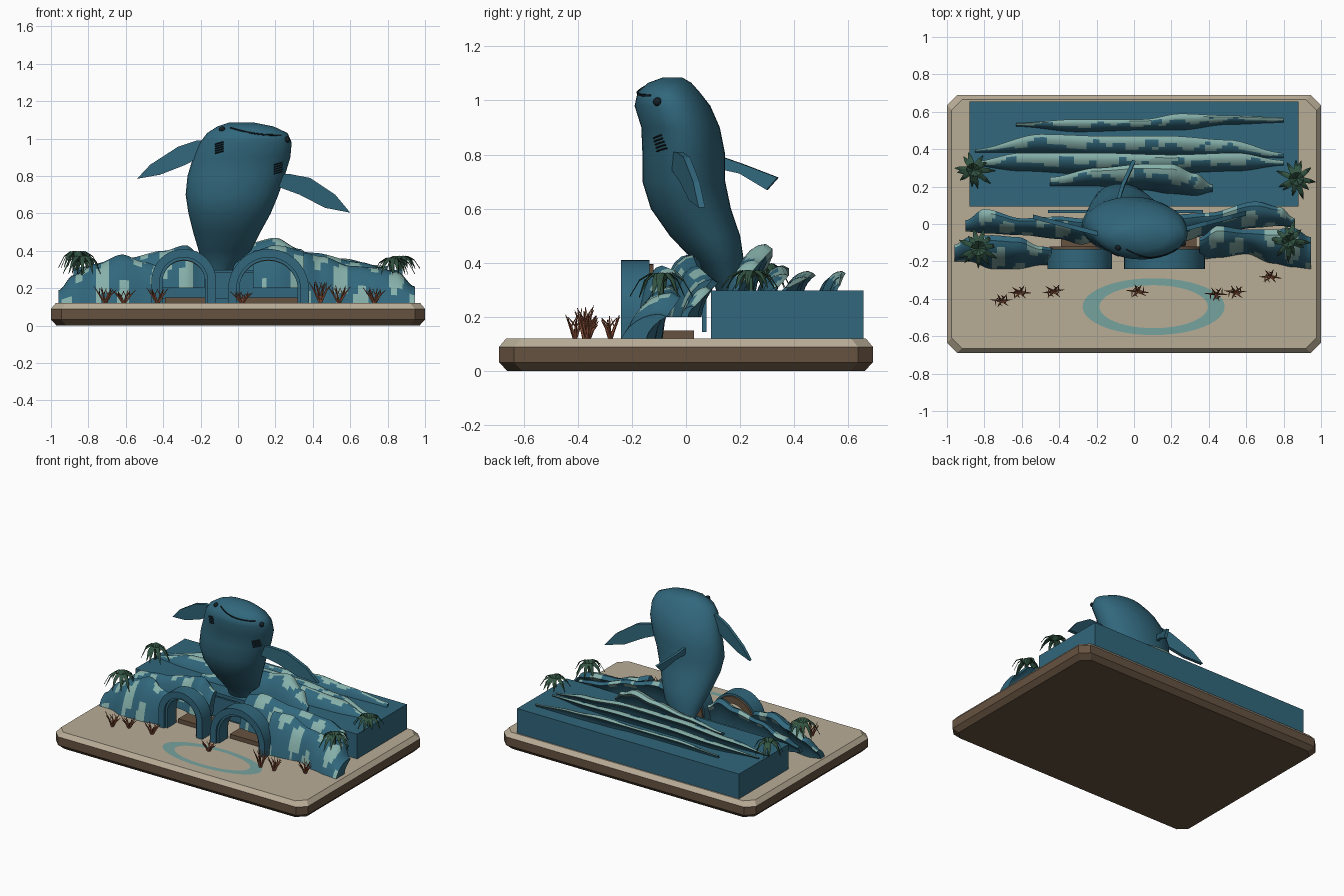
import bpy, bmesh, math, random
from mathutils import Vector

if "Cube" in bpy.data.objects:
    bpy.data.objects.remove(bpy.data.objects["Cube"])
rng = random.Random(4)


def material(name, *rgb):
    lin = [((c / 255 + 0.055) / 1.055) ** 2.4 for c in rgb] + [1]
    m = bpy.data.materials.new(name)
    m.use_nodes = True
    m.diffuse_color = lin
    m.node_tree.nodes["Principled BSDF"].inputs["Base Color"].default_value = lin
    return m


BLUE = material("ocean blue", 49, 103, 124)
FOAM = material("pale teal foam", 134, 176, 170)
RING = material("teal ring", 118, 164, 159)
SAND = material("sand", 184, 172, 150)
BROWN = material("dark brown", 102, 82, 64)
CORAL = material("coral", 150, 88, 62)
GREEN = material("dark green", 50, 84, 66)
BLACK = material("near black", 20, 32, 38)


def finish(bm, name, *mats, smooth=None):
    bmesh.ops.recalc_face_normals(bm, faces=bm.faces)
    me = bpy.data.meshes.new(name)
    bm.to_mesh(me)
    bm.free()
    for m in mats:
        me.materials.append(m)
    ob = bpy.data.objects.new(name, me)
    bpy.context.collection.objects.link(ob)
    if smooth:
        me.shade_smooth()
        me.set_sharp_from_angle(angle=math.radians(smooth))
    return ob


def loft(bm, rings, caps=True, closed=True):
    """Skin rings of points; returns (face, ring number, side number)."""
    vs = [[bm.verts.new(p) for p in r] for r in rings]
    n, out = len(vs[0]), []
    for i in range(len(vs) - 1):
        for j in range(n if closed else n - 1):
            k = (j + 1) % n
            out.append((bm.faces.new((vs[i][j], vs[i][k], vs[i + 1][k], vs[i + 1][j])), i, j))
    if caps:
        bm.faces.new(vs[0])
        bm.faces.new(vs[-1])
    return out


def tube(bm, pts, radii, sides=5):
    pts = [Vector(p) for p in pts]
    rings = []
    for i, p in enumerate(pts):
        d = pts[min(i + 1, len(pts) - 1)] - pts[max(i - 1, 0)]
        q = d.to_track_quat('Z', 'Y')
        rings.append([p + q @ Vector((radii[i] * math.cos(a), radii[i] * math.sin(a), 0))
                      for a in (math.tau * s / sides for s in range(sides))])
    loft(bm, rings)


def box(name, x0, x1, y0, y1, z0, z1, mat):
    bm = bmesh.new()
    loft(bm, [[(x0, y0, z), (x1, y0, z), (x1, y1, z), (x0, y1, z)] for z in (z0, z1)])
    return finish(bm, name, mat)


def smooth_stations(rows, steps):
    out = []
    for a, b in zip(rows, rows[1:]):
        for s in range(steps):
            t = s / steps
            e = t * t * (3 - 2 * t)
            out.append([a[0] + (b[0] - a[0]) * t] + [p + (q - p) * e for p, q in zip(a[1:], b[1:])])
    return out + [list(rows[-1])]


# Plinth with chamfered edges and clipped corners
bm = bmesh.new()
rings = []
for z, inset in ((0, .03), (.032, 0), (.09, 0), (.12, .025)):
    X, Y, c = 1 - inset, .69 - inset, .055
    rings.append([(X, c - Y, z), (X, Y - c, z), (X - c, Y, z), (c - X, Y, z),
                  (-X, Y - c, z), (-X, c - Y, z), (c - X, -Y, z), (X - c, -Y, z)])
loft(bm, rings)
for f in bm.faces:
    f.material_index = 1 if f.calc_center_median().z > .095 else 0
finish(bm, "plinth", BROWN, SAND)

# Raised water block, panel behind the arches, floor plates
box("water_block", -.88, .88, .093, .656, .12, .297, BLUE)
box("rear_panel", -.46, .37, .06, .075, .145, .285, BLUE)
box("left_arch_floor", .02, .335, -.12, .03, .12, .15, BROWN)
box("right_arch_floor", -.39, -.165, -.12, .03, .12, .15, BROWN)


# Arches
def arch(name, cx, outer, thick, top, y0, y1, mat):
    bm = bmesh.new()
    spring, n, rings = top - outer, 24, []

    def ring(x, z, ix, iz):
        return [(x, y0, z), (x, y1, z), (ix, y1, iz), (ix, y0, iz)]
    inner = outer - thick
    rings.append(ring(cx + outer, .12, cx + inner, .12))
    for i in range(n + 1):
        c, s = math.cos(math.pi * i / n), math.sin(math.pi * i / n)
        rings.append(ring(cx + outer * c, spring + outer * s, cx + inner * c, spring + inner * s))
    rings.append(ring(cx - outer, .12, cx - inner, .12))
    loft(bm, rings)
    finish(bm, name, mat, smooth=30)


for side, cx, r in (("left", .163, .216), ("right", -.29, .173)):
    arch(side + "_arch", cx, r, .045, .41, -.24, -.135, BLUE)
    arch(side + "_arch_step", cx, r - .04, .02, .37, -.225, -.13, BLUE)
    arch(side + "_arch_lining", cx, r - .01, .048, .395, -.135, -.12, BROWN)

# Curling waves: crescent section swept along x, with foam patches
CRESCENT = ((0, 0), (.08, .25), (.18, .48), (.32, .7), (.48, .87), (.66, .97), (.84, 1),
            (1, .9), (.85, .75), (.7, .5), (.6, .25), (.55, 0))


def wave(name, rows, foam):
    bm = bmesh.new()
    st = smooth_stations(rows, 10)
    rings = [[(x, y + d * u, z + h * v) for u, v in CRESCENT] for x, y, d, z, h in st]
    phase = rng.uniform(0, 6)
    for f, i, j in loft(bm, rings):
        x = st[i][0]
        n = math.sin(19 * x + .7 * j + phase) + math.sin(43 * x - .6 * j + 2 * phase)
        if foam:
            light = 3 <= j <= 7 and n + (j - 3.5) * .9 > .2
        else:
            light = j < 8 and n > .55
        f.material_index = 1 if light else 0
    finish(bm, name, BLUE, FOAM, smooth=40)


wave("right_front_wave", ((-.96, -.2, .09, .12, .07), (-.88, -.2, .13, .12, .15), (-.76, -.24, .18, .12, .21),
     (-.62, -.24, .17, .12, .26), (-.5, -.22, .1, .12, .22), (-.42, -.22, .09, .12, .2)), False)
wave("right_rear_wave", ((-.9, -.04, .06, .2, .05), (-.8, -.05, .13, .2, .12), (-.6, -.06, .09, .2, .16),
     (-.4, -.08, .12, .2, .2), (-.28, -.11, .14, .2, .23), (-.18, -.08, .1, .2, .16)), False)
wave("left_front_wave", ((.35, -.19, .12, .12, .27), (.45, -.18, .17, .12, .25), (.6, -.16, .13, .12, .2),
     (.74, -.21, .18, .12, .19), (.85, -.23, .21, .12, .17), (.945, -.24, .17, .12, .09)), False)
wave("left_rear_wave", ((.08, -.1, .14, .2, .2), (.2, -.11, .16, .2, .23), (.4, -.06, .12, .2, .19),
     (.65, -.02, .14, .2, .14), (.78, -.01, .1, .2, .11), (.86, -.02, .05, .2, .04)), False)
Z = .29
wave("back_wave_1", ((-.45, .2, .05, Z, .03), (-.2, .2, .1, Z, .1), (.05, .18, .14, Z, .15),
     (.2, .16, .16, Z, .18), (.33, .15, .12, Z, .12), (.42, .17, .04, Z, .04)), True)
wave("back_wave_2", ((-.88, .31, .02, Z, .02), (-.6, .28, .1, Z, .07), (-.2, .26, .12, Z, .1),
     (.2, .27, .1, Z, .1), (.55, .28, .1, Z, .07), (.8, .31, .03, Z, .02)), True)
wave("back_wave_3", ((-.85, .38, .02, Z, .02), (-.5, .38, .1, Z, .07), (-.15, .36, .11, Z, .08),
     (.2, .36, .11, Z, .08), (.5, .36, .09, Z, .06), (.8, .35, .03, Z, .02)), True)
wave("back_wave_4", ((-.63, .52, .02, Z, .03), (-.3, .49, .07, Z, .06), (.05, .5, .06, Z, .06),
     (.25, .5, .09, Z, .08), (.5, .53, .05, Z, .06), (.8, .54, .03, Z, .03)), True)

# Whale body: z, centre x, centre y, half width, half depth
BODY = ((.25, -.11, .17, .06, .04), (.33, -.1, .155, .085, .055), (.4, -.07, .125, .14, .09),
        (.5, -.06, .07, .18, .13), (.6, -.045, .018, .22, .148), (.7, -.032, -.008, .248, .153),
        (.8, -.01, -.008, .26, .153), (.9, .02, -.02, .26, .145), (.98, .042, -.05, .245, .14),
        (1.03, .05, -.064, .215, .115), (1.065, .04, -.06, .15, .08), (1.085, .02, -.05, .07, .035))


def body_at(z):
    for a, b in zip(BODY, BODY[1:]):
        if z <= b[0]:
            t = (z - a[0]) / (b[0] - a[0])
            return [p + (q - p) * t for p, q in zip(a, b)]
    return BODY[-1]


def on_body(z, x, out=0.0):
    """Point on the belly side of the body at this height and x."""
    _, cx, cy, rx, ry = body_at(z)
    s = max(-.99, min(.99, (x - cx) / rx))
    return Vector((cx + rx * s, cy - (ry + out) * math.sqrt(1 - s * s), z))


bm = bmesh.new()
loft(bm, [[(cx + rx * math.cos(a), cy + ry * math.sin(a), z)
           for a in (math.tau * i / 32 for i in range(32))] for z, cx, cy, rx, ry in BODY])
body = finish(bm, "whale_body", BLUE, smooth=60)


# Fins: flat outlines given a little thickness
def fin(name, pts, push):
    bm = bmesh.new()
    push = Vector(push)
    loft(bm, [[Vector(p) - push for p in pts], [Vector(p) + push for p in pts]])
    finish(bm, name, BLUE)


def fin_points(outline, y0, x0):
    return [(x, y0 + .26 * abs(x - x0), z) for x, z in outline]


fin("left_fin", fin_points(((.22, .81), (.28, .81), (.385, .79), (.52, .7), (.6, .604),
    (.465, .63), (.33, .7), (.22, .74)), -.04, .22), (0, .012, 0))
fin("right_fin", fin_points(((-.16, .99), (-.22, .99), (-.32, .957), (-.47, .86), (-.54, .785),
    (-.417, .807), (-.28, .86), (-.17, .92)), -.06, -.16), (0, .012, 0))
fin("dorsal_fin", ((-.09, .11, .8), (-.06, .21, .765), (0, .34, .715), (-.015, .3, .67),
    (-.06, .2, .73), (-.09, .11, .75)), (.009, -.003, 0))

# Eyes, mouth and gill slits
for side, p in (("right", on_body(1.05, -.085)), ("left", on_body(.995, .262))):
    bm = bmesh.new()
    bmesh.ops.create_uvsphere(bm, u_segments=12, v_segments=8, radius=.016)
    bmesh.ops.translate(bm, verts=bm.verts, vec=p)
    finish(bm, side + "_eye", BLACK, smooth=60)
bm = bmesh.new()
tube(bm, [on_body(1.058 - .04 * t - .012 * math.sin(math.pi * t), -.04 + .27 * t)
          for t in (i / 12 for i in range(13))], [.005] * 13)
finish(bm, "mouth", BLACK)
bm = bmesh.new()
for x0, z0, lean in ((-.1, .97, -.006), (.215, .86, .006)):
    for i in range(5):
        tube(bm, [on_body(z0 - .012 * i + .012 * t, x0 - .022 + .044 * t) for t in (0, .5, 1)], [.004] * 3, 4)
finish(bm, "gill_slits", BLACK)

# Flat ring on the sand
bm = bmesh.new()
loft(bm, [[(.105 + rx * math.cos(a), -.442 + ry * math.sin(a), .123)
           for a in (math.tau * i / 48 for i in range(48))] for rx, ry in ((.38, .152), (.29, .115))], caps=False)
finish(bm, "sand_ring", RING)

# Branching corals
for n, (x, y, h) in enumerate(((-.71, -.41, .09), (-.61, -.365, .075), (-.43, -.36, .085), (.02, -.36, .07),
                               (.44, -.375, .125), (.54, -.365, .095), (.73, -.28, .085))):
    bm = bmesh.new()
    base = Vector((x, y, .115))
    for i in range(6):
        a = math.tau * i / 6 + rng.uniform(-.3, .3)
        d = Vector((math.cos(a), .6 * math.sin(a), 0))
        mid = base + d * .03 + Vector((0, 0, h * .55))
        tube(bm, [base, mid, base + d * .062 + Vector((0, 0, h * rng.uniform(.8, 1.1)))], [.007, .005, .001])
        tube(bm, [mid, mid + Vector((-d.y * .03, d.x * .03, h * .4))], [.004, .001], 4)
    finish(bm, f"coral_{n + 1}", CORAL)

# Drooping leafy plants
for n, (x, y, z, h) in enumerate(((-.86, .29, .295, .1), (.87, .24, .295, .075),
                                  (-.83, -.13, .26, .11), (.83, -.09, .26, .1))):
    bm = bmesh.new()
    tube(bm, [(x, y, z - .03), (x, y, z + h * .7)], [.012, .008])
    for i in range(11):
        a = math.tau * i / 11 + rng.uniform(-.2, .2)
        r = rng.uniform(.085, .12)
        d, s = Vector((math.cos(a), math.sin(a), 0)), Vector((-math.sin(a), math.cos(a), 0))
        rows = []
        for t, up, w in ((0, .65, .005), (.35, 1, .015), (.7, .75, .012), (1, .15, .001)):
            c = Vector((x, y, z + h * up)) + d * r * t
            rows.append([c - s * w, c + Vector((0, 0, .004)), c + s * w, c - Vector((0, 0, .003))])
        loft(bm, rows)
    finish(bm, f"plant_{n + 1}", GREEN)
